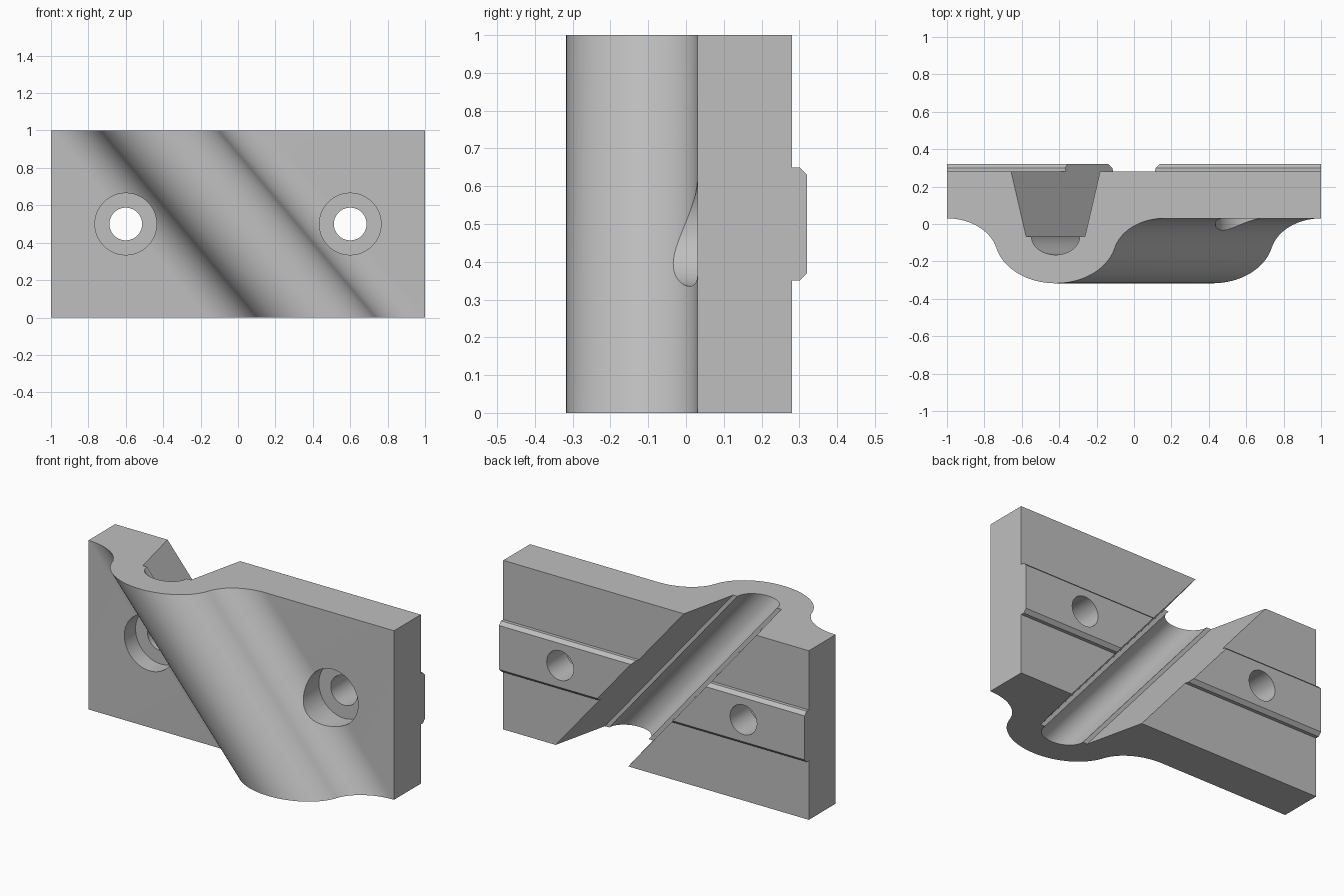
import bpy, bmesh, math
from mathutils import Matrix

if "Cube" in bpy.data.objects:
    bpy.data.objects.remove(bpy.data.objects["Cube"])

SLANT = math.tan(math.radians(40))    # sideways drift of the ridge per unit height
STRETCH = 1 / math.cos(math.radians(40))  # square section -> horizontal section

grey = bpy.data.materials.new("plain grey")
grey.diffuse_color = (0.52, 0.52, 0.52, 1)
grey.use_nodes = True
grey.node_tree.nodes["Principled BSDF"].inputs["Base Color"].default_value = grey.diffuse_color


def make_object(name, bm):
    bmesh.ops.remove_doubles(bm, verts=bm.verts, dist=1e-5)
    bmesh.ops.dissolve_degenerate(bm, edges=bm.edges, dist=1e-6)
    bmesh.ops.recalc_face_normals(bm, faces=bm.faces)
    mesh = bpy.data.meshes.new(name)
    bm.to_mesh(mesh)
    bm.free()
    mesh.materials.append(grey)
    obj = bpy.data.objects.new(name, mesh)
    bpy.context.collection.objects.link(obj)
    return obj


def loft(name, start, end):
    """Solid between two matching closed loops of 3D points."""
    bm = bmesh.new()
    a = [bm.verts.new(p) for p in start]
    b = [bm.verts.new(p) for p in end]
    bm.faces.new(a)
    bm.faces.new(b)
    for i in range(len(a)):
        j = (i + 1) % len(a)
        bm.faces.new((a[i], a[j], b[j], b[i]))
    return make_object(name, bm)


def cylinder(name, x, z, radius, y0, y1):
    bm = bmesh.new()
    bmesh.ops.create_cone(bm, cap_ends=True, segments=64, radius1=radius,
                          radius2=radius, depth=y1 - y0)
    bm.transform(Matrix.Translation((x, (y0 + y1) / 2, z))
                 @ Matrix.Rotation(math.pi / 2, 4, 'X'))
    return make_object(name, bm)


def arc(cx, cy, r, a0, a1, n):
    return [(cx + r * math.cos(a0 + (a1 - a0) * i / n),
             cy + r * math.sin(a0 + (a1 - a0) * i / n)) for i in range(n + 1)]


def combine(target, tool, operation):
    mod = target.modifiers.new(tool.name, 'BOOLEAN')
    mod.operation = operation
    mod.solver = 'EXACT'
    mod.object = tool
    bpy.context.view_layer.objects.active = target
    bpy.ops.object.modifier_apply(modifier=mod.name)
    bpy.data.objects.remove(tool)


def slanted(points, z):
    shift = (0.5 - z) * SLANT
    return [(x * STRETCH + shift, y, z) for x, y in points]


# Ridge profile: round nose blended into the flat front by fillets
BACK, FRONT, NOSE = 0.28, 0.03, -0.317
half = (1 - SLANT / 2) / STRETCH
drop = FRONT - NOSE
total = (half ** 2 + drop ** 2) / (2 * drop)
R = 0.25
r = total - R
nose_y, fillet_y = NOSE + R, FRONT - r
tilt = math.atan2(fillet_y - nose_y, half)
right = arc(0, nose_y, R, -math.pi / 2, tilt, 24)
right += arc(half, fillet_y, r, tilt + math.pi, math.pi / 2, 20)[1:]
ridge = [(-x, y) for x, y in reversed(right[1:])] + right


def body_loop(z):
    return ([(-1, BACK, z), (-1, FRONT, z)] + slanted(ridge, z)
            + [(1, FRONT, z), (1, BACK, z)])


block = loft("clamp_block", body_loop(0), body_loop(1))

# Chamfered locating rib across the back
rib = [(0.2, 0.35), (0.30, 0.35), (0.32, 0.37), (0.32, 0.63), (0.30, 0.65), (0.2, 0.65)]
combine(block, loft("back_rib", [(-1, y, z) for y, z in rib],
                    [(1, y, z) for y, z in rib]), 'UNION')

# Slanted tapered groove with a round channel at its floor
floor_y = -0.066
wide, narrow = 0.2375 / STRETCH, 0.1575 / STRETCH
flare = (wide - narrow) / (BACK - floor_y)
top = narrow + flare * (0.4 - floor_y)
groove = ([(-top, 0.4), (-narrow, floor_y)]
          + arc(0, floor_y, 0.099, math.pi, 2 * math.pi, 32)
          + [(narrow, floor_y), (top, 0.4)])
combine(block, loft("groove", slanted(groove, -0.1), slanted(groove, 1.1)), 'DIFFERENCE')

# Counterbored bolt holes
for x in (-0.6, 0.6):
    combine(block, cylinder("counterbore", x, 0.5, 0.165, -0.5, 0.135), 'DIFFERENCE')
    combine(block, cylinder("bolt_hole", x, 0.5, 0.0875, 0.0, 0.5), 'DIFFERENCE')

# Smooth curves, crisp edges
bpy.ops.object.select_all(action='DESELECT')
block.select_set(True)
bpy.context.view_layer.objects.active = block
bpy.ops.object.shade_smooth_by_angle(angle=math.radians(25))
